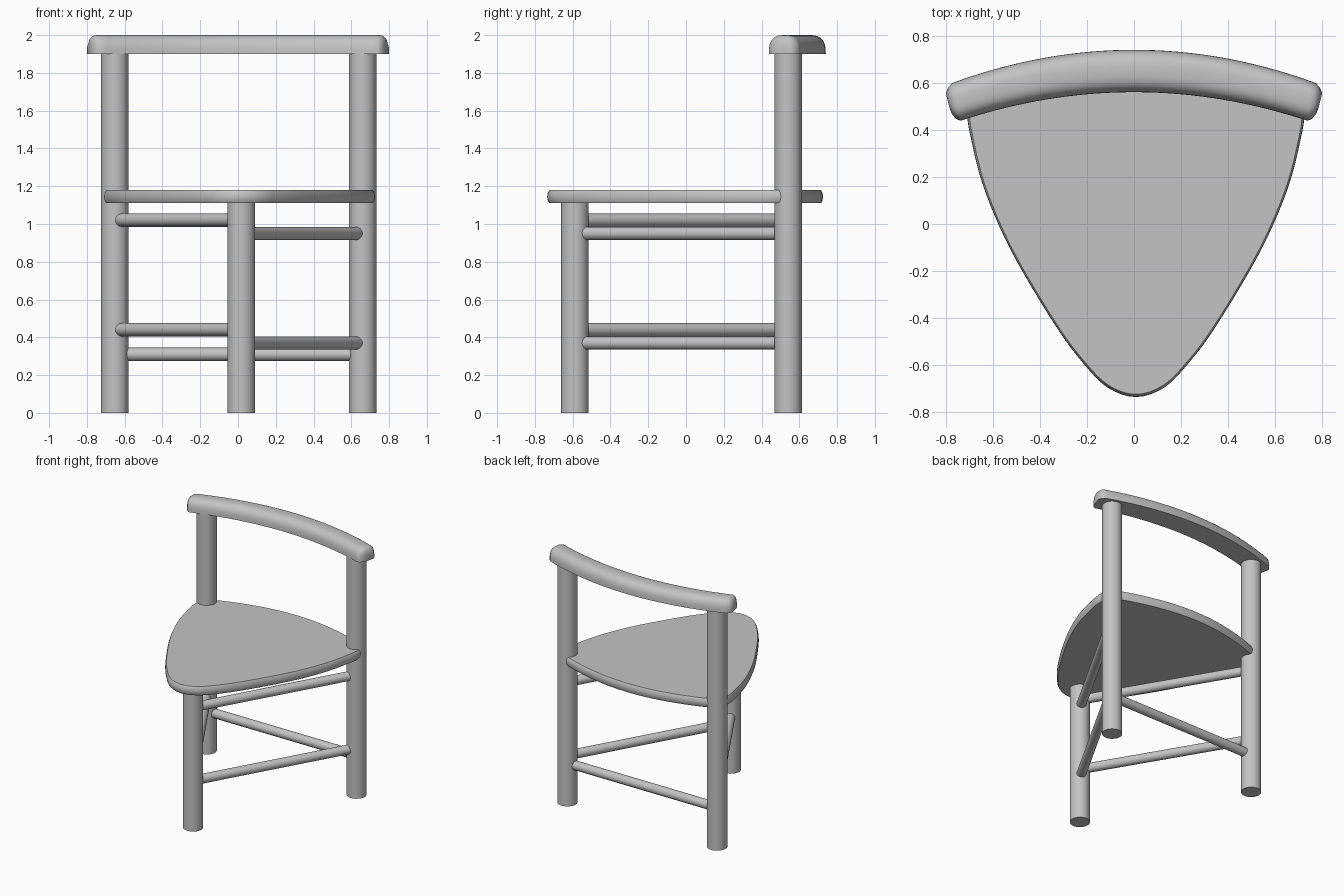
import bpy, bmesh, math
from mathutils import Vector

if "Cube" in bpy.data.objects:
    bpy.data.objects.remove(bpy.data.objects["Cube"])

wood = bpy.data.materials.new("plain_grey")
wood.diffuse_color = (0.55, 0.55, 0.55, 1)
wood.use_nodes = True
wood.node_tree.nodes["Principled BSDF"].inputs["Base Color"].default_value = wood.diffuse_color


def finish(ob, name, angle=40):
    ob.name = ob.data.name = name
    ob.data.materials.append(wood)
    bpy.ops.object.select_all(action='DESELECT')
    ob.select_set(True)
    bpy.context.view_layer.objects.active = ob
    bpy.ops.object.shade_smooth_by_angle(angle=math.radians(angle))


def rod(name, a, b, r, sides=32):
    a, b = Vector(a), Vector(b)
    d = b - a
    bpy.ops.mesh.primitive_cylinder_add(vertices=sides, radius=r, depth=d.length,
                                        location=(a + b) / 2,
                                        rotation=d.to_track_quat('Z', 'Y').to_euler())
    finish(bpy.context.object, name)


def loft(name, rings, angle=40):
    """Skin a list of equal-length closed rings and cap both ends."""
    bm = bmesh.new()
    vs = [[bm.verts.new(p) for p in ring] for ring in rings]
    n = len(vs[0])
    for r0, r1 in zip(vs, vs[1:]):
        for i in range(n):
            j = (i + 1) % n
            bm.faces.new((r0[i], r0[j], r1[j], r1[i]))
    bm.faces.new(vs[0])
    bm.faces.new(vs[-1])
    bmesh.ops.recalc_face_normals(bm, faces=bm.faces)
    me = bpy.data.meshes.new(name)
    bm.to_mesh(me)
    bm.free()
    ob = bpy.data.objects.new(name, me)
    bpy.context.collection.objects.link(ob)
    finish(ob, name, angle)


def smooth_loop(pts, steps=4):
    """Closed Catmull-Rom curve through the points."""
    out, n = [], len(pts)
    for i in range(n):
        p0, p1, p2, p3 = (Vector(pts[(i + k) % n]) for k in (-1, 0, 1, 2))
        for s in range(steps):
            t = s / steps
            out.append(0.5 * (2 * p1 + (p2 - p0) * t + (2 * p0 - 5 * p1 + 4 * p2 - p3) * t * t
                              + (3 * p1 - p0 - 3 * p2 + p3) * t ** 3))
    return out


# Legs
front, left, right = (0.018, -0.588), (-0.652, 0.541), (0.66, 0.541)
rod("front_leg", (*front, 0), (*front, 1.12), 0.073)
rod("back_leg_left", (*left, 0), (*left, 1.91), 0.073)
rod("back_leg_right", (*right, 0), (*right, 1.91), 0.073)

# Stretchers, running between leg axes
for name, a, b, z in (("upper_stretcher_left", front, left, 1.02),
                      ("upper_stretcher_right", front, right, 0.95),
                      ("lower_stretcher_left", front, left, 0.44),
                      ("lower_stretcher_right", front, right, 0.37),
                      ("back_stretcher", left, right, 0.31)):
    rod(name, (*a, z), (*b, z), 0.035, 24)

# Seat: rounded triangle with a softly bulged edge
half = [(0.12, -0.695), (0.225, -0.59), (0.33, -0.45), (0.48, -0.205), (0.578, -0.015),
        (0.655, 0.18), (0.7, 0.36), (0.716, 0.46), (0.705, 0.53), (0.65, 0.59),
        (0.45, 0.66), (0.22, 0.709)]
cx, cy = 0.008, 0.05
outline = smooth_loop([(0, -0.735)] + half + [(0, 0.725)] + [(-x, y) for x, y in reversed(half)])
loft("seat", [[(cx + p.x * s, cy + (p.y - cy) * s, z) for p in outline]
              for z, s in ((1.11, 0.985), (1.125, 0.997), (1.145, 1), (1.165, 0.997), (1.18, 0.985))])

# Back rail: flat-bottomed dome section swept along a shallow arc, with rounded ends
section = []
for i in range(25):
    a = math.pi * i / 24
    c, s = math.cos(a), math.sin(a)
    section.append((math.copysign(abs(c) ** 0.72, c) * 0.09, abs(s) ** 0.72 * 0.1))
half_len = 0.745
stations = [(half_len * i / 16, 1, 1) for i in range(-16, 17)]
caps = [(0.02, 0.9, 0.97), (0.037, 0.66, 0.82), (0.046, 0.4, 0.5)]
stations = ([(-half_len - d, w, h) for d, w, h in reversed(caps)] + stations
            + [(half_len + d, w, h) for d, w, h in caps])
rings = []
for x, w, h in stations:
    y = 0.65 - 0.23 * min(abs(x), half_len) ** 2
    k = 0.93 + 0.07 * (1 - min(1, abs(x) / half_len) ** 2)
    rings.append([(x + 0.09 * u * x / half_len, y + u * w * k, 1.9 + v * h) for u, v in section])
loft("back_rail", rings, 45)
